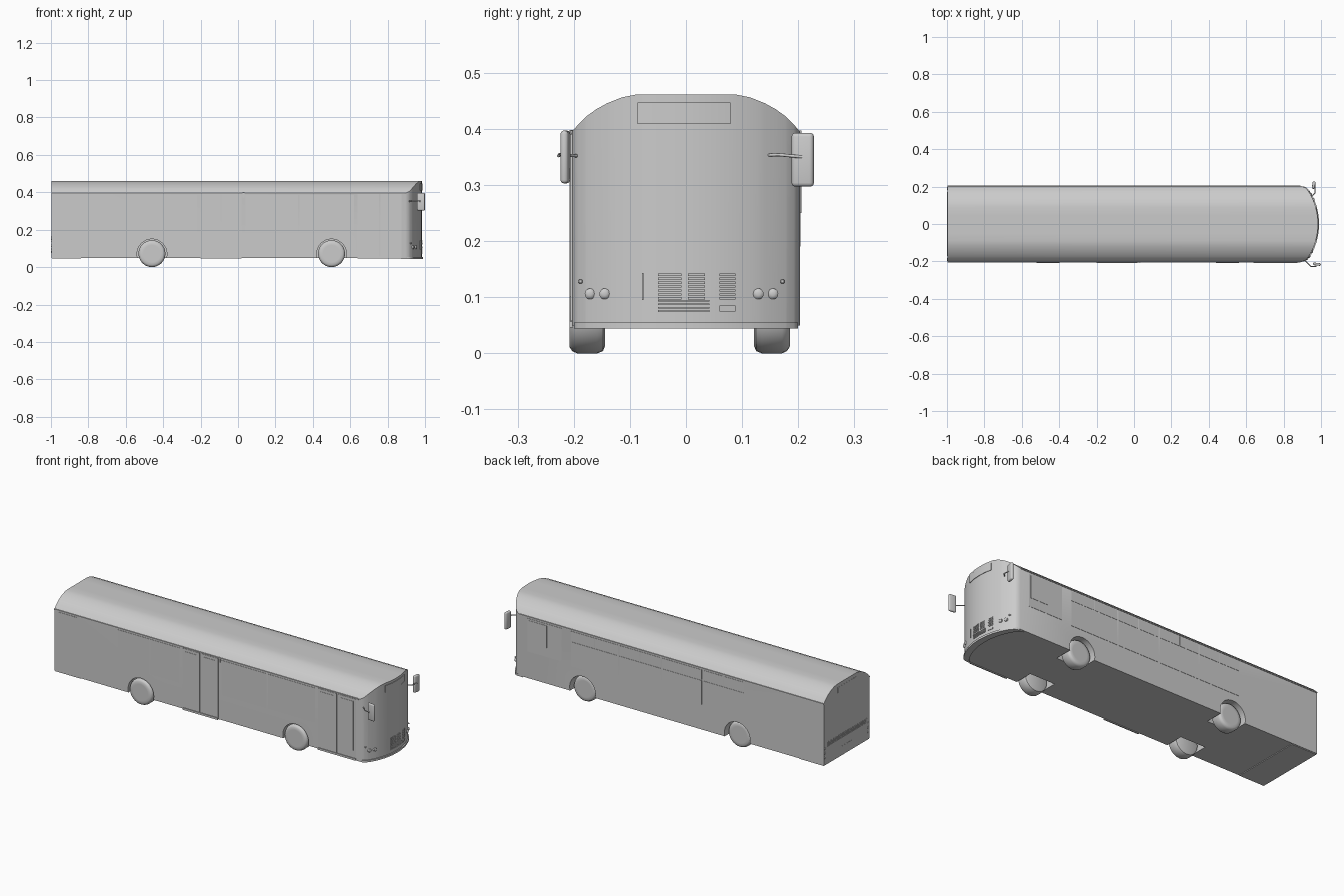
import bpy, bmesh, math
from mathutils import Vector

cube = bpy.data.objects.get("Cube")
if cube:
    bpy.data.objects.remove(cube, do_unlink=True)

grey = bpy.data.materials.new("body grey")
grey.use_nodes = True
grey.diffuse_color = (0.6, 0.6, 0.6, 1)
grey.node_tree.nodes["Principled BSDF"].inputs["Base Color"].default_value = (0.6, 0.6, 0.6, 1)


def add(name, bm, angle=30):
    bmesh.ops.recalc_face_normals(bm, faces=bm.faces)
    mesh = bpy.data.meshes.new(name)
    bm.to_mesh(mesh)
    bm.free()
    mesh.materials.append(grey)
    ob = bpy.data.objects.new(name, mesh)
    bpy.context.collection.objects.link(ob)
    smooth(ob, angle)
    return ob


def smooth(ob, angle=30):
    bpy.ops.object.select_all(action='DESELECT')
    ob.select_set(True)
    bpy.context.view_layer.objects.active = ob
    bpy.ops.object.shade_smooth_by_angle(angle=math.radians(angle))


def interp(points, y):
    """Height or depth across the width, symmetric in y."""
    y = abs(y)
    for (a, va), (b, vb) in zip(points, points[1:]):
        if y <= b:
            return va + (vb - va) * (y - a) / (b - a)
    return points[-1][1]


HALF = 0.203
ROOF = [(0, .461), (.09, .461), (.115, .456), (.14, .446), (.16, .435),
        (.178, .422), (.192, .408), (HALF, .395)]
NOSE = [(0, .984), (.045, .981), (.09, .972), (.13, .958), (.16, .943),
        (.18, .93), (.195, .915), (HALF, .895)]


def nose(y):
    return interp(NOSE, y)


def loft(name, y0, y1, back, front, bottom, top):
    """Closed block whose back, front, bottom and top are functions of y."""
    keys = {p[0] * s for p in ROOF + NOSE for s in (-1, 1)}
    ys = sorted({y0, y1} | {y for y in keys if y0 < y < y1})
    bm = bmesh.new()
    rings = []
    for y in ys:
        b, f, lo, hi = back(y), front(y), bottom(y), top(y)
        rings.append([bm.verts.new(c) for c in
                      ((b, y, lo), (f, y, lo), (f, y, hi), (b, y, hi))])
    for r, s in zip(rings, rings[1:]):
        for i in range(4):
            j = (i + 1) % 4
            bm.faces.new((r[i], r[j], s[j], s[i]))
    bm.faces.new(rings[0])
    bm.faces.new(rings[-1])
    return add(name, bm)


def front_plate(name, y0, y1, z0, z1, proud=.003):
    loft(name, y0, y1, lambda y: nose(y) - .004, lambda y: nose(y) + proud,
         lambda y: z0, lambda y: z1)


def box(name, lo, hi, bevel=0, turn=0):
    lo, hi = Vector(lo), Vector(hi)
    bm = bmesh.new()
    bmesh.ops.create_cube(bm, size=1)
    for v in bm.verts:
        v.co = Vector([c * s for c, s in zip(v.co, hi - lo)])
    if bevel:
        bmesh.ops.bevel(bm, geom=bm.edges[:], offset=bevel, segments=3,
                        profile=.5, affect='EDGES')
    ob = add(name, bm, 40)
    ob.location = (lo + hi) / 2
    ob.rotation_euler.z = turn
    return ob


def lathe(name, profile, centre, axis='Y', side=1, steps=32):
    """Spin (radius, offset) points about the Y or X axis."""
    bm = bmesh.new()
    rings = []
    for r, d in profile:
        ring = []
        for k in range(steps):
            t = 2 * math.pi * k / steps
            u, w = r * math.cos(t), r * math.sin(t)
            ring.append(bm.verts.new((u, d * side, w) if axis == 'Y' else (d * side, u, w)))
        rings.append(ring)
    for r, s in zip(rings, rings[1:]):
        for k in range(steps):
            n = (k + 1) % steps
            bm.faces.new((r[k], r[n], s[n], s[k]))
    bm.faces.new(rings[0])
    bm.faces.new(rings[-1])
    ob = add(name, bm, 35)
    ob.location = centre
    return ob


# Body shell with a rounded roof and a bowed nose
body = loft("body", -HALF, HALF, lambda y: -.997, nose,
            lambda y: .05, lambda y: interp(ROOF, y))

# Wheels and the wells cut for them
TYRE = [(.046, 0), (.06, 0), (.068, .005), (.072, .014), (.072, .05), (.068, .06), (.058, .064)]
HUB = [(.05, -.02), (.047, -.004), (.036, -.012), (.026, -.012), (.022, -.001), (.012, -.001)]
for x, end in ((-.46, "rear"), (.5, "front")):
    for side, outer, label in ((-1, .208, "right"), (1, .185, "left")):
        well = lathe("well_cutter", [(.08, 0), (.08, .16)],
                     (x, side * .1, .07), side=side)
        well.hide_render = True
        cut = body.modifiers.new("well", 'BOOLEAN')
        cut.operation, cut.solver, cut.object = 'DIFFERENCE', 'EXACT', well
        bpy.context.view_layer.objects.active = body
        bpy.ops.object.modifier_apply(modifier=cut.name)
        bpy.data.objects.remove(well, do_unlink=True)
        lathe(f"{end}_{label}_tyre", TYRE, (x, side * outer, .072), side=-side)
        lathe(f"{end}_{label}_hub", HUB, (x, side * (outer - .014), .072), side=side)
        for k in range(8):
            t = k * math.pi / 4
            lathe(f"{end}_{label}_bolt", [(.003, -.014), (.003, -.006)],
                  (x + .031 * math.cos(t), side * (outer - .014), .072 + .031 * math.sin(t)),
                  side=side, steps=6)
smooth(body)


# Side windows, doors and trim as thin plates
def side_plate(name, side, x0, x1, z0, z1, proud=.0015):
    ys = sorted((side * (HALF - .002), side * (HALF + proud)))
    box(name, (x0, ys[0], z0), (x1, ys[1], z1))


for x0, x1 in ((-.97, -.86), (-.6, -.41), (-.4, -.22), (.04, .32), (.33, .62)):
    side_plate("right_window", -1, x0, x1, .19, .385)
for x0, x1 in ((.28, .57), (.015, .27), (-.24, .005), (-.5, -.25)):
    side_plate("left_window", 1, x0, x1, .19, .325)
    mid = (x0 + x1) / 2
    for a, b in ((x0, mid - .003), (mid + .003, x1)):
        side_plate("left_vent_window", 1, a, b, .331, .385)
side_plate("driver_window", 1, .63, .84, .2, .385)
side_plate("driver_sliding_pane", 1, .72, .83, .25, .375, .003)
for x0, x1 in ((.64, .755), (.763, .875), (-.2, -.094), (-.088, .02)):
    side_plate("door_leaf", -1, x0, x1, .058, .39, .003)
    side_plate("door_glass", -1, x0 + .015, x1 - .015, .1, .375, .0045)
for x0, x1 in ((.64, .875), (-.2, .02)):
    side_plate("door_sill", -1, x0, x1, .046, .057, .005)
side_plate("door_button", -1, .024, .034, .372, .398, .005)
for side in (-1, 1):
    side_plate("roof_gutter", side, -.997, .89, .391, .397, .003)

# Nose: skirt, destination sign, screen seam, grilles and lamps
loft("front_skirt", -.2, .2, lambda y: nose(y) - .03, lambda y: nose(y) + .006,
     lambda y: .044, lambda y: .055)
front_plate("destination_sign", -.086, .079, .409, .447)
for y0, y1, rows in ((-.05, -.008, 7), (.004, .034, 7), (.06, .088, 7)):
    for k in range(rows):
        z = .096 + k * .007
        front_plate("grille_slat", y0, y1, z, z + .004)
for k in range(4):
    z = .074 + k * .006
    front_plate("lower_grille_slat", -.05, .042, z, z + .003)
front_plate("tow_cover", .06, .088, .075, .085)
front_plate("nose_seam", -.078, -.076, .095, .143)
LAMP = [(1, -.012), (1, .002), (.7, .005), (.3, .006)]
for side in (-1, 1):
    for y, z, r in ((.15, .106, .0095), (.18, .128, .004)):
        y = y * side - .008
        for dy in ((-.013, .013) if r > .005 else (0,)):
            lathe("headlamp", [(p * r, d) for p, d in LAMP],
                  (nose(y + dy) + .001, y + dy, z), axis='X', steps=20)

# Tail: window, engine hatch with slats, lamps
def tail_plate(name, y0, y1, z0, z1, proud=.001):
    box(name, (-.997 - proud, y0, z0), (-.99, y1, z1))


tail_plate("tail_sign", -.08, .08, .41, .44)
tail_plate("engine_hatch", -.18, .18, .065, .17)
for k in range(4):
    tail_plate("hatch_slat", -.17, .17, .146 + k * .006, .149 + k * .006, .003)
tail_plate("tail_plate", -.045, .045, .075, .1, .002)
for side in (-1, 1):
    for z in (.09, .115, .14):
        lathe("tail_lamp", [(.007, -.005), (.007, .002), (.004, .003)],
              (-.997, side * .19, z), axis='X', side=-1, steps=16)


# Mirrors on curved arms
def arm(name, points):
    curve = bpy.data.curves.new(name, 'CURVE')
    curve.dimensions = '3D'
    curve.bevel_depth = .0028
    curve.bevel_resolution = 2
    line = curve.splines.new('POLY')
    line.points.add(len(points) - 1)
    for p, co in zip(line.points, points):
        p.co = (*co, 1)
    curve.materials.append(grey)
    bpy.context.collection.objects.link(bpy.data.objects.new(name, curve))


box("left_mirror", (.953, .188, .297), (.969, .228, .393), .007, -.15)
arm("left_mirror_arm", [(.945, .145, .353), (.967, .165, .354), (.967, .208, .35)])
box("right_mirror", (.957, -.222, .303), (.9995, -.208, .397), .006, -.12)
arm("right_mirror_arm", [(.915, -.195, .352), (.945, -.226, .354), (.975, -.227, .352)])

# Underside seam behind the rear axle
box("rear_floor_panel", (-.995, -.2, .046), (-.84, .2, .052))
